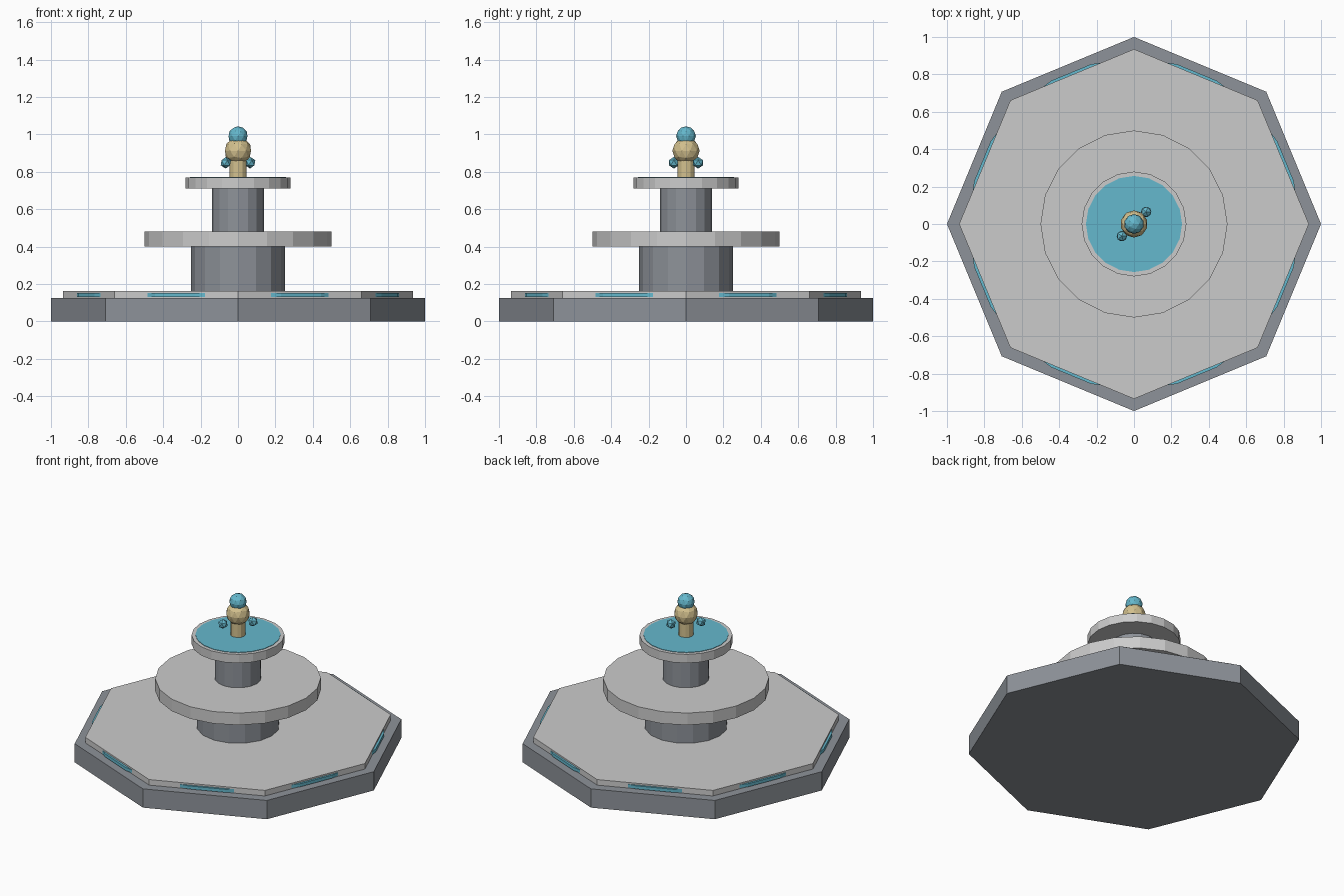
import bpy
from math import pi

if "Cube" in bpy.data.objects:
    bpy.data.objects.remove(bpy.data.objects["Cube"])


def material(name, rgb):
    m = bpy.data.materials.new(name)
    m.diffuse_color = (*rgb, 1)
    m.use_nodes = True
    m.node_tree.nodes["Principled BSDF"].inputs["Base Color"].default_value = m.diffuse_color
    return m


STONE = material("stone", (0.27, 0.29, 0.32))
PALE = material("pale_stone", (0.54, 0.55, 0.57))
WATER = material("water", (0.13, 0.48, 0.61))
GOLD = material("gold", (0.65, 0.53, 0.27))


def drum(name, sides, r, z0, z1, mat):
    bpy.ops.mesh.primitive_cylinder_add(
        vertices=sides, radius=r, depth=z1 - z0, location=(0, 0, (z0 + z1) / 2))
    o = bpy.context.object
    o.name = name
    o.data.materials.append(mat)
    return o


def ball(name, sub, r, loc, mat):
    bpy.ops.mesh.primitive_ico_sphere_add(subdivisions=sub, radius=r, location=loc)
    o = bpy.context.object
    o.name = name
    o.data.materials.append(mat)
    return o


# Octagonal base with a slab; the pool just pokes out of the slab sides
drum("base", 8, 1.0, 0, 0.125, STONE)
drum("base_slab", 8, 0.935, 0.125, 0.162, PALE)
drum("lower_water", 24, 0.885, 0.13, 0.151, WATER)

# Stacked pedestals and basins
drum("lower_pedestal", 16, 0.25, 0.162, 0.40, STONE)
drum("middle_basin", 20, 0.5, 0.40, 0.48, PALE)
drum("upper_pedestal", 16, 0.14, 0.48, 0.71, STONE)
drum("top_basin", 20, 0.28, 0.71, 0.768, PALE)
drum("top_water", 20, 0.257, 0.74, 0.771, WATER)

# Finial
drum("finial_stem", 12, 0.046, 0.77, 0.88, GOLD)
ball("finial_ball", 2, 0.073, (0, 0, 0.912), GOLD)
ball("water_ball", 2, 0.053, (0, 0, 0.99), WATER)

# Droplets on either side of the stem
for i, s in enumerate((-1, 1)):
    ball(f"droplet_{i + 1}", 1, 0.031, (s * 0.065, s * 0.065, 0.848), WATER)
